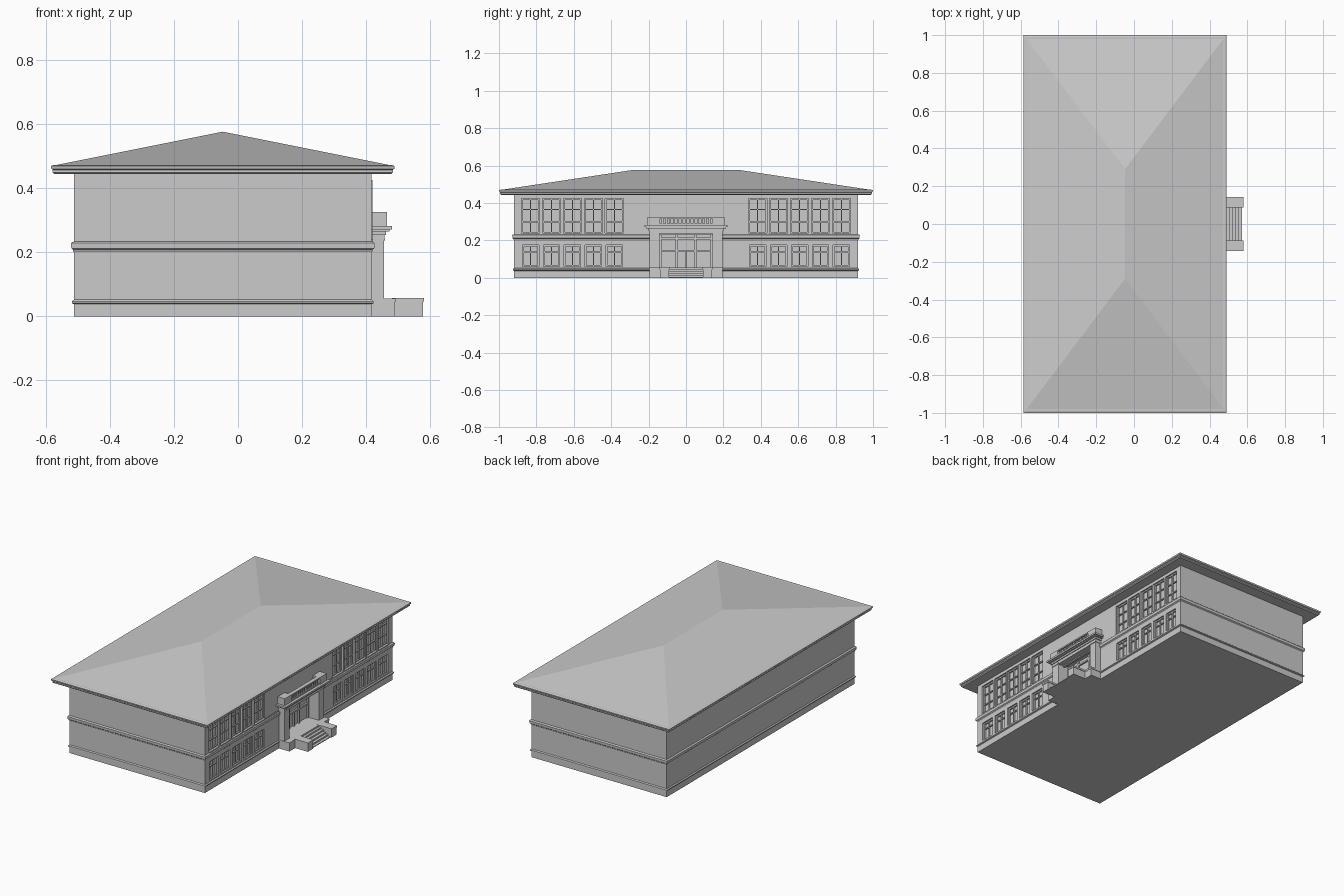
import bpy, bmesh

if "Cube" in bpy.data.objects:
    bpy.data.objects.remove(bpy.data.objects["Cube"])

CX, HX, HY = -0.0475, 0.4645, 0.92      # body centre and half sizes
FX = CX + HX                            # facade plane


def finish(name, bm):
    bmesh.ops.recalc_face_normals(bm, faces=bm.faces)
    me = bpy.data.meshes.new(name)
    bm.to_mesh(me)
    bm.free()
    ob = bpy.data.objects.new(name, me)
    bpy.context.collection.objects.link(ob)
    return ob


def boxes(name, items):
    """One object from boxes (x0, x1, y0, y1, z0, z1)."""
    bm = bmesh.new()
    for x0, x1, y0, y1, z0, z1 in items:
        v = bmesh.ops.create_cube(bm, size=1)['verts']
        for p in v:
            p.co.x = x1 if p.co.x > 0 else x0
            p.co.y = y1 if p.co.y > 0 else y0
            p.co.z = z1 if p.co.z > 0 else z0
    return finish(name, bm)


def loft(name, rings):
    """Closed solid from stacked rectangles (half x, half y, z)."""
    bm = bmesh.new()
    loops = [[bm.verts.new((CX + sx * hx, sy * hy, z))
              for sx, sy in ((-1, -1), (1, -1), (1, 1), (-1, 1))]
             for hx, hy, z in rings]
    for a, b in zip(loops, loops[1:]):
        for i in range(4):
            j = (i + 1) % 4
            bm.faces.new((a[i], a[j], b[j], b[i]))
    bm.faces.new(loops[0])
    bm.faces.new(loops[-1])
    return finish(name, bm)


def course(name, profile):
    return loft(name, [(HX + o, HY + o, z) for o, z in profile])


def both(items):
    """Mirror boxes across the y = 0 plane."""
    return items + [(a, b, -d, -c, e, f) for a, b, c, d, e, f in items]


def cut(ob, cutter):
    m = ob.modifiers.new('openings', 'BOOLEAN')
    m.operation = 'DIFFERENCE'
    m.object = cutter
    m.solver = 'EXACT'


# Window openings and entrance recess
CENTRES = [0.383 + 0.112 * i for i in range(5)]
low = both([(FX - .018, FX + .1, c - .044, c + .044, .06, .176) for c in CENTRES])
high = both([(FX - .018, FX + .1, c - .049, c + .049, .237, .425) for c in CENTRES])
door_hole = [(FX - .04, FX + .1, -.143, .143, .053, .238)]
cutter = boxes('opening_cutter', low + high + door_hole)
cutter.hide_render = True
cutter.hide_set(True)

# Main body
cut(loft('body', [(HX, HY, 0), (HX, HY, .45)]), cutter)

# String courses
course('plinth_moulding', [(0, .038), (.006, .041), (.006, .047), (0, .052)])
cut(course('middle_moulding', [(0, .2), (.002, .203), (.002, .207), (.008, .212),
                               (.009, .228), (.005, .232), (0, .233)]), cutter)

# Hipped roof with stepped eaves
loft('eaves_lower', [(.525, .988, .444), (.531, .994, .449), (.531, .994, .456)])
loft('roof', [(.525, .988, .454), (.535, .998, .46), (.5365, 1.0, .469),
              (.528, .99, .472)])
bm = bmesh.new()
c = [bm.verts.new((CX + x * .53, y * .992, .47))
     for x, y in ((-1, -1), (1, -1), (1, 1), (-1, 1))]
r0, r1 = bm.verts.new((CX, -.29, .576)), bm.verts.new((CX, .29, .576))
for f in ((c[0], c[1], r0), (c[1], c[2], r1, r0), (c[2], c[3], r1),
          (c[3], c[0], r0, r1), c):
    bm.faces.new(f)
finish('hipped_roof', bm)

# Window frames and glazing bars
bars = []
G0, G1 = FX - .019, FX - .009
for c in CENTRES:
    for half, z0, z1, rails in ((.044, .06, .176, (.137,)),
                                (.049, .237, .425, (.3, .365))):
        bars += [(G0, G1, c - half, c - half + .008, z0, z1),
                 (G0, G1, c + half - .008, c + half, z0, z1),
                 (G0, G1, c - .003, c + .003, z0, z1),
                 (G0, G1, c - half, c + half, z0, z0 + .008),
                 (G0, G1, c - half, c + half, z1 - .008, z1)]
        bars += [(G0, G1, c - half, c + half, z - .003, z + .003) for z in rails]
boxes('window_frames', both(bars))

# Slim pilasters between upper windows, and sills
boxes('pilasters', both([(FX - .01, FX + .002, c + .052, c + .06, .237, .425)
                         for c in CENTRES[:4]]))
boxes('upper_sills', both([(FX - .018, FX + .004, c - .049, c + .049, .231, .239)
                           for c in CENTRES]) +
      [(FX - .01, FX + .004, -.33, .33, .229, .238)])

# Entrance doors inside the recess
D0, D1 = FX - .042, FX - .03
boxes('door_frame', both([(D0, D1, y - .006, y + .006, .053, .238)
                          for y in (.05, .137)]) +
      [(D0, D1, -.143, .143, .14, .15), (D0, D1, -.143, .143, .205, .215),
       (D0, D1, -.004, .004, .053, .145)])

# Portico piers with bases and capitals
boxes('portico_piers', both([(FX - .01, .455, .143, .195, .04, .245),
                             (FX - .01, .459, .14, .198, .236, .242)]))
boxes('portico_entablature', [(FX - .01, .457, -.198, .198, .236, .256),
                              (FX - .01, .462, -.204, .204, .254, .265),
                              (FX - .01, .473, -.214, .214, .265, .271),
                              (FX - .01, .480, -.221, .221, .271, .282)])

# Balcony parapet: end blocks, rails and balusters
boxes('parapet_blocks', both([(FX - .01, .465, .138, .206, .28, .325)]))
boxes('balustrade_rails', [(.443, .463, -.14, .14, .28, .29),
                           (.441, .465, -.14, .14, .317, .325)])
boxes('balusters', [(.448, .458, y - .005, y + .005, .288, .319)
                    for y in [-.126 + .021 * i for i in range(13)]])

# Landing, cheek blocks and steps
boxes('landing', [(FX - .05, .489, -.195, .195, 0, .044),
                  (FX - .05, .491, -.198, .198, .044, .055)])
boxes('step_cheeks', both([(.48, .577, .091, .139, 0, .046),
                           (.48, .58, .088, .142, .046, .057)]))
boxes('steps', [(.48, .505 + .0165 * i, -.092, .092, 0, .045 - .01 * i)
                for i in range(5)])
